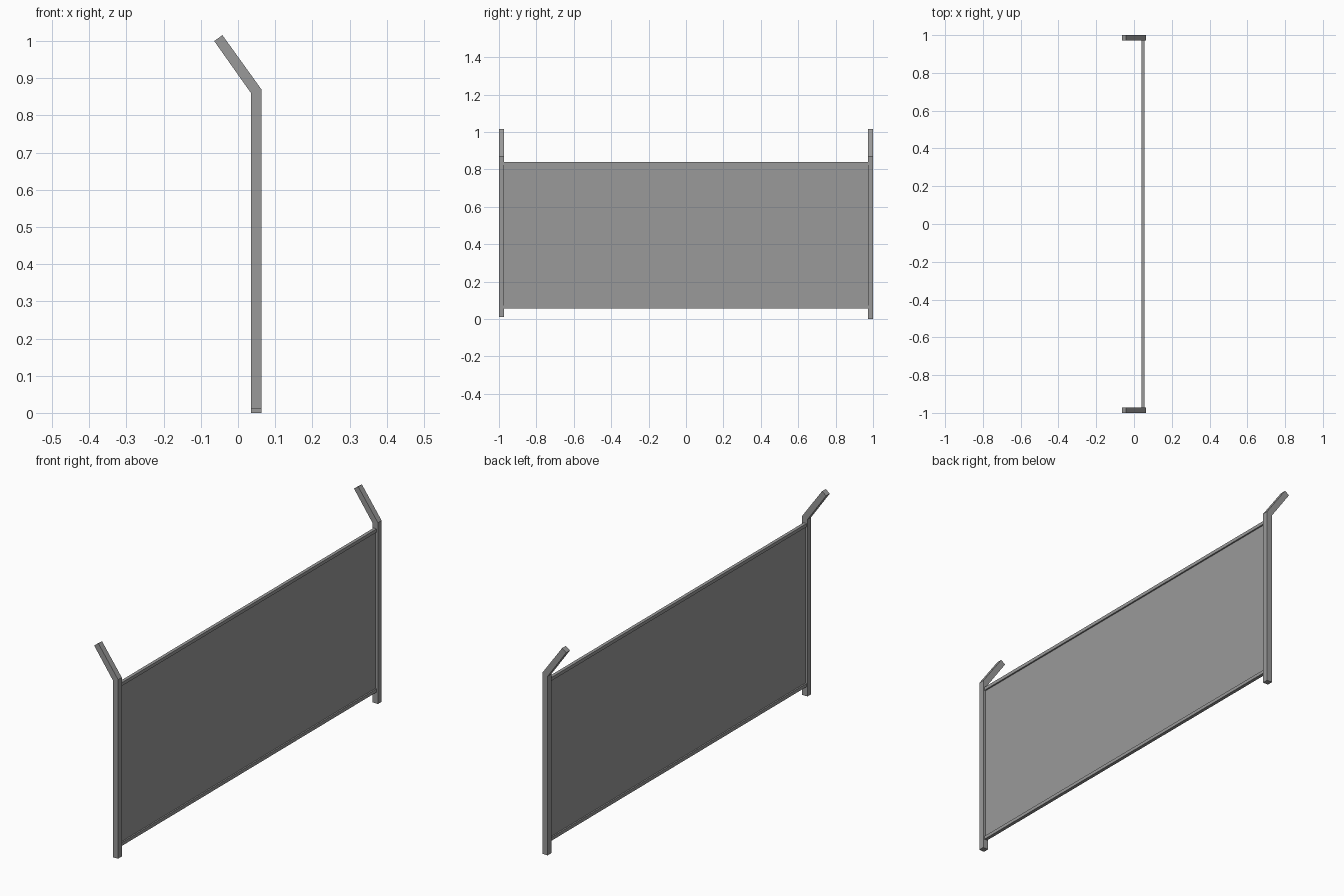
import bpy
import bmesh

cube = bpy.data.objects.get("Cube")
if cube:
    bpy.data.objects.remove(cube, do_unlink=True)

steel = bpy.data.materials.new("steel_grey")
steel.use_nodes = True
GREY = (0.32, 0.32, 0.32, 1)
steel.diffuse_color = GREY
steel.node_tree.nodes["Principled BSDF"].inputs["Base Color"].default_value = GREY


def extrude_profile(name, profile, y0, y1):
    """Solid from an x-z outline swept along y."""
    bm = bmesh.new()
    face = bm.faces.new([bm.verts.new((x, y0, z)) for x, z in profile])
    swept = bmesh.ops.extrude_face_region(bm, geom=[face])["geom"]
    verts = [v for v in swept if isinstance(v, bmesh.types.BMVert)]
    bmesh.ops.translate(bm, verts=verts, vec=(0, y1 - y0, 0))
    bmesh.ops.recalc_face_normals(bm, faces=bm.faces)
    mesh = bpy.data.meshes.new(name)
    bm.to_mesh(mesh)
    bm.free()
    mesh.materials.append(steel)
    obj = bpy.data.objects.new(name, mesh)
    bpy.context.collection.objects.link(obj)
    return obj


def bar(name, x0, x1, z0, z1, half):
    return extrude_profile(name, [(x0, z0), (x1, z0), (x1, z1), (x0, z1)], -half, half)


# Posts with bent top arms; the front one stops slightly higher
for name, y0, y1, foot in (("front_post", -1, -0.972, 0.01), ("back_post", 0.972, 1, 0)):
    extrude_profile(name, [(0.035, foot), (0.063, foot), (0.063, 0.87),
                           (-0.042, 1.016), (-0.064, 1.0), (0.035, 0.86)], y0, y1)

# Horizontal rails
for name, z in (("bottom_rail", 0.055), ("top_rail", 0.823)):
    bar(name, 0.04, 0.056, z, z + 0.016, 0.973)

# Thin infill panel
bar("panel", 0.047, 0.049, 0.07, 0.824, 0.973)
